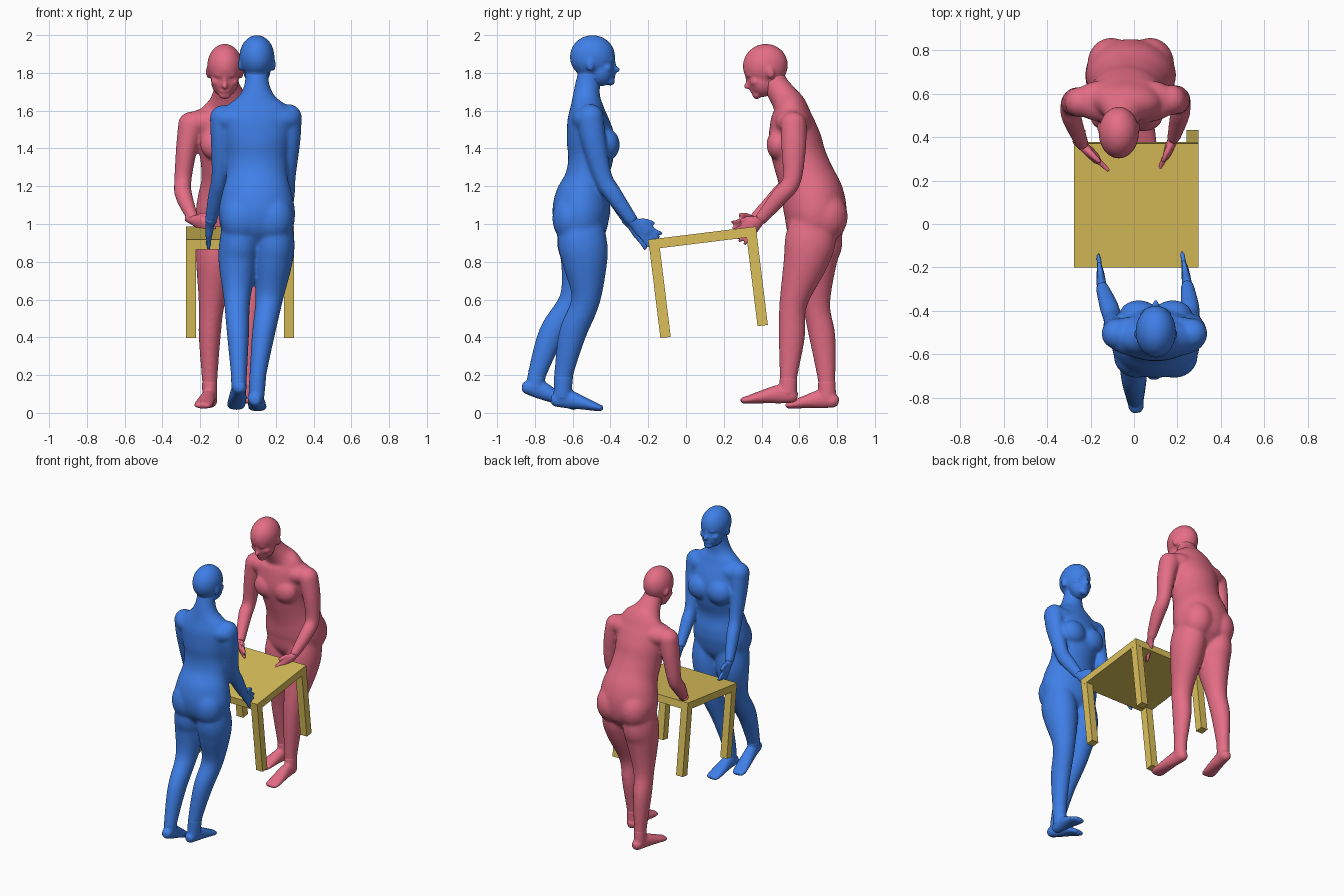
import bpy, bmesh, math
from mathutils import Vector, Matrix


def material(name, rgb):
    m = bpy.data.materials.new(name)
    m.diffuse_color = (*rgb, 1)
    return m


BLUE = material("blue", (0.05, 0.215, 0.81))
RED = material("rose_red", (0.78, 0.155, 0.235))
WOOD = material("straw_yellow", (0.71, 0.53, 0.105))


def loft(bm, pts, n=20, sub=5):
    """Tube through (x, y, z, width radius[, depth radius]) stations."""
    P = [list(p) + ([p[3]] if len(p) == 4 else []) for p in pts]
    Q = [P[0]] + P + [P[-1]]
    st = []
    for i in range(1, len(Q) - 2):
        for k in range(sub):
            t = k / sub
            st.append([0.5 * (2 * b + (c - a) * t + (2 * a - 5 * b + 4 * c - d) * t * t
                              + (3 * b - a - 3 * c + d) * t ** 3)
                       for a, b, c, d in zip(Q[i - 1], Q[i], Q[i + 1], Q[i + 2])])
    st.append(P[-1])
    rings = []
    for i, s in enumerate(st):
        t = (Vector(st[min(i + 1, len(st) - 1)][:3]) - Vector(st[max(i - 1, 0)][:3])).normalized()
        u = (Vector((1, 0, 0)) - t * t.x).normalized()
        v = t.cross(u)
        a, b = max(s[3], 0.004), max(s[4], 0.004)
        rings.append([bm.verts.new(Vector(s[:3]) + u * a * math.cos(w) + v * b * math.sin(w))
                      for w in (2 * math.pi * j / n for j in range(n))])
    for r, q in zip(rings, rings[1:]):
        for j in range(n):
            bm.faces.new((r[j], r[(j + 1) % n], q[(j + 1) % n], q[j]))
    bm.faces.new(rings[0][::-1])
    bm.faces.new(rings[-1])


def ball(bm, c, r, frame=Matrix()):
    m = frame @ Matrix.Translation(c) @ Matrix.Diagonal((*r, 1))
    bmesh.ops.create_uvsphere(bm, u_segments=24, v_segments=16, radius=1, matrix=m)


def head(bm, frame):
    # skull, jaw, chin, nose, brow, lips, ears; faces -y in its own frame
    for c, r in [((0, 0, 0), (.093, .12, .115)), ((0, -.048, -.07), (.073, .07, .085)),
                 ((0, -.095, -.13), (.034, .024, .022)), ((0, -.118, -.068), (.015, .029, .018)),
                 ((0, -.11, -.045), (.011, .016, .035)), ((0, -.097, -.016), (.058, .021, .015)),
                 ((0, -.11, -.102), (.028, .012, .013))]:
        ball(bm, c, r, frame)
    for s in (-1, 1):
        ball(bm, (s * .085, .012, -.04), (.015, .022, .036), frame)
        ball(bm, (s * .045, -.075, -.06), (.028, .03, .025), frame)


def hand(bm, wrist, direction):
    w, d = Vector(wrist), Vector(direction).normalized()
    v = (Vector((0, 0, 1)) - d * d.z).normalized()

    def strip(path, n=10):
        loft(bm, [(*(w + d * a + v * b), r, q) for a, b, r, q in path], n, 3)
    # palm, four fingers, thumb
    strip([(-.05, 0, .026, .028), (0, 0, .024, .029), (.03, 0, .022, .036), (.06, 0, .02, .043),
           (.095, 0, .017, .042), (.105, 0, .01, .034)], 16)
    for i in range(4):
        b = -.031 + i * .021
        e = (.06, .075, .08, .07)[i]
        strip([(.08, b, .013, .012), (.09 + e * .6, b * 1.3, .0125, .0115),
               (.09 + e, b * 1.6, .009, .009)])
    strip([(.02, .02, .017, .017), (.055, .05, .015, .015), (.095, .066, .01, .01)])


def foot(bm, heel, toe):
    """Foot from heel to toe, given as sole points."""
    h, t = Vector(heel), Vector(toe)
    prof = [(0, .033, .018, .02), (.08, .038, .035, .036), (.3, .05, .038, .05),
            (.6, .037, .046, .036), (.86, .022, .05, .022), (.96, .018, .044, .017),
            (1, .016, .034, .011)]
    loft(bm, [(*(h.lerp(t, f) + Vector((0, 0, z))), a, b) for f, z, a, b in prof], 20, 4)


def skin(name, bm, mat, soft):
    """Fuse overlapping parts into one skin and soften the joins."""
    bmesh.ops.recalc_face_normals(bm, faces=bm.faces)
    me = bpy.data.meshes.new(name)
    bm.to_mesh(me)
    bm.free()
    me.materials.append(mat)
    ob = bpy.data.objects.new(name, me)
    bpy.context.collection.objects.link(ob)
    for p in me.polygons:
        p.use_smooth = True
    rm = ob.modifiers.new("fuse", 'REMESH')
    rm.mode, rm.voxel_size, rm.use_smooth_shade = 'VOXEL', .008, True
    sm = ob.modifiers.new("soften", 'SMOOTH')
    sm.factor, sm.iterations = .5, soft


def person(name, mat, torso, lumps, neck, head_frame, arms, legs, feet):
    body, ends = bmesh.new(), bmesh.new()
    loft(body, torso, 32)
    for c, r, off in lumps:            # mirrored chest, shoulder and seat masses
        for s in (-1, 1):
            ball(body, (c[0] + s * off, c[1], c[2]), r)
    head(ends, head_frame)
    loft(ends, neck)
    for pts, d in arms:
        ball(body, pts[0][:3], (pts[0][3],) * 3)
        loft(body, pts)
        hand(ends, pts[-1][:3], d)
    for pts in legs:
        loft(body, pts, 24)
        loft(ends, pts[-2:], 24)       # ankle
    for f in feet:
        foot(ends, *f)
    skin(name + "_body", body, mat, 20)
    skin(name + "_head_hands_and_feet", ends, mat, 4)


# Person in blue, walking at the front end, facing +y
person(
    "blue_person", BLUE,
    [(.1, -.55, .87, .1, .06), (.1, -.55, .95, .18, .125), (.1, -.555, 1.05, .203, .152),
     (.1, -.545, 1.15, .188, .145), (.1, -.525, 1.25, .163, .113), (.1, -.505, 1.35, .163, .12),
     (.1, -.505, 1.45, .18, .127), (.1, -.52, 1.55, .19, .11), (.1, -.525, 1.62, .165, .088),
     (.1, -.527, 1.675, .098, .073), (.1, -.52, 1.74, .066, .066), (.1, -.505, 1.82, .06, .06)],
    [((.1, -.418, 1.42), (.09, .068, .085), .078), ((.1, -.61, 1.03), (.108, .098, .13), .085),
     ((.1, -.515, 1.555), (.13, .09, .075), .105)],
    [(.1, -.527, 1.69, .062, .06), (.1, -.52, 1.75, .06, .06), (.1, -.505, 1.82, .058, .06)],
    Matrix.Translation((.1, -.495, 1.885)) @ Matrix.Rotation(math.pi, 4, 'Z'),
    [([(-.08, -.505, 1.56, .07), (-.088, -.49, 1.45, .057, .066), (-.097, -.44, 1.25, .044, .05),
       (-.115, -.38, 1.15, .044, .047), (-.148, -.29, 1.0, .03, .034)], (-.08, .72, -.66)),
     ([(.268, -.505, 1.565, .07), (.275, -.49, 1.45, .057, .066), (.262, -.44, 1.25, .044, .05),
       (.257, -.38, 1.15, .044, .047), (.245, -.28, 1.01, .03, .034)], (-.12, .75, -.62))],
    [[(.19, -.55, 1.06, .08, .1), (.193, -.55, .92, .106, .13), (.185, -.535, .8, .104, .12),
      (.165, -.53, .6, .073, .077), (.135, -.6, .42, .061, .073), (.105, -.648, .2, .045, .051),
      (.097, -.655, .08, .042, .047)],
     [(.015, -.55, 1.06, .085, .1), (.01, -.555, .92, .106, .128), (0, -.547, .8, .104, .117),
      (-.005, -.595, .6, .071, .077), (0, -.71, .42, .059, .071), (.005, -.79, .2, .043, .049),
      (.005, -.8, .13, .04, .045)]],
    [((.09, -.715, .032), (.105, -.44, .006)), ((.012, -.868, .105), (-.012, -.58, .01))])

# Person in red, stooping at the back end, facing -y
person(
    "red_person", RED,
    [(-.015, .675, .87, .1, .07), (-.015, .675, .95, .18, .14), (-.015, .685, 1.05, .208, .165),
     (-.015, .67, 1.15, .198, .165), (-.02, .635, 1.25, .174, .15), (-.03, .6, 1.35, .17, .143),
     (-.037, .575, 1.45, .18, .14), (-.04, .56, 1.55, .188, .115), (-.042, .55, 1.62, .155, .09),
     (-.05, .52, 1.67, .098, .076), (-.06, .475, 1.74, .066, .066), (-.068, .445, 1.82, .06, .06)],
    [((-.035, .488, 1.42), (.088, .062, .082), .078), ((-.015, .735, 1.04), (.11, .122, .135), .09),
     ((-.04, .565, 1.54), (.13, .095, .075), .11)],
    [(-.052, .515, 1.68, .06, .06), (-.06, .475, 1.74, .059, .06), (-.068, .445, 1.82, .058, .06)],
    Matrix.Translation((-.07, .42, 1.838)) @ Matrix.Rotation(math.radians(20), 4, 'X'),
    [([(-.248, .56, 1.525, .07), (-.272, .56, 1.4, .057, .066), (-.292, .55, 1.23, .046, .05),
       (-.287, .49, 1.15, .046, .048), (-.235, .36, 1.02, .03, .034)], (.6, -.58, -.32)),
     ([(.17, .57, 1.525, .07), (.2, .57, 1.4, .057, .066), (.215, .56, 1.23, .046, .05),
       (.21, .5, 1.15, .046, .048), (.18, .39, 1.02, .03, .034)], (-.3, -.65, -.55))],
    [[(-.105, .69, 1.06, .085, .11), (-.113, .69, .92, .107, .14), (-.12, .677, .8, .103, .124),
      (-.14, .69, .57, .068, .074), (-.15, .722, .4, .058, .07), (-.15, .745, .17, .041, .047),
      (-.15, .748, .08, .039, .047)],
     [(.08, .68, 1.06, .085, .11), (.08, .66, .92, .107, .135), (.075, .633, .8, .103, .119),
      (.06, .568, .58, .07, .074), (.052, .56, .4, .058, .07), (.05, .543, .19, .041, .047),
      (.05, .54, .1, .039, .047)]],
    [((-.14, .807, .025), (-.19, .53, .022)), ((.045, .59, .05), (.06, .29, .048))])

# Table, tilted as it is carried
tilt = Matrix.Translation((.01, .085, .952)) @ Matrix.Rotation(math.radians(7), 4, 'X')


def slab(name, centre, size):
    bm = bmesh.new()
    bmesh.ops.create_cube(bm, size=1, matrix=tilt @ Matrix.Translation(centre)
                          @ Matrix.Diagonal((*size, 1)))
    me = bpy.data.meshes.new(name)
    bm.to_mesh(me)
    bm.free()
    me.materials.append(WOOD)
    bpy.context.collection.objects.link(bpy.data.objects.new(name, me))


slab("table_top", (0, 0, -.026), (.572, .575, .052))
for sx, side in ((-1, "left"), (1, "right")):
    for sy, end in ((-1, "front"), (1, "back")):
        slab(f"{end}_{side}_table_leg", (sx * .259, sy * .259, -.285), (.053, .055, .48))
